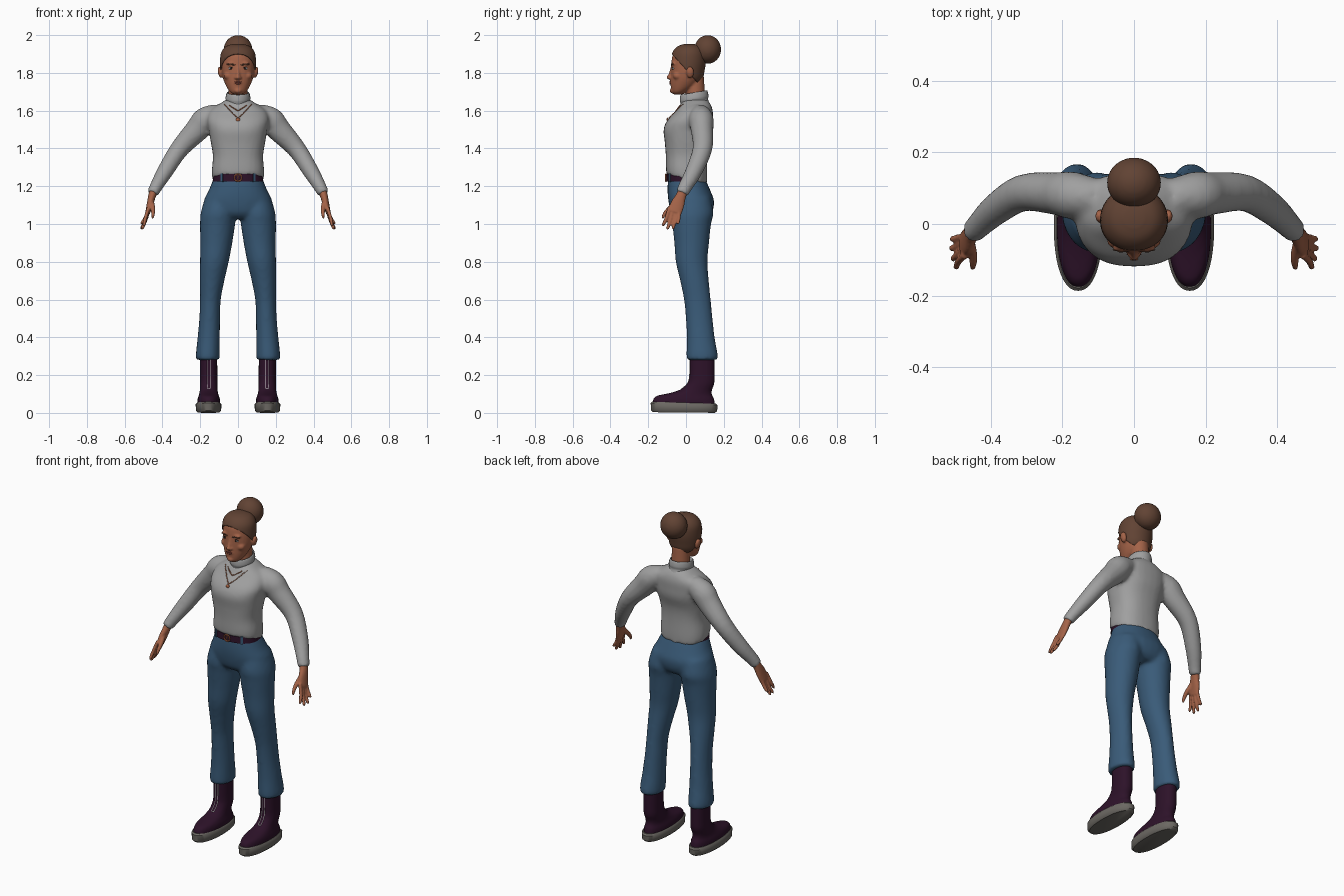
import bpy, bmesh, math
from mathutils import Vector, Matrix

cube = bpy.data.objects.get("Cube")
if cube:
    bpy.data.objects.remove(cube, do_unlink=True)


def material(name, r, g, b):
    m = bpy.data.materials.new(name)
    m.use_nodes = True
    m.diffuse_color = (r, g, b, 1)
    m.node_tree.nodes["Principled BSDF"].inputs["Base Color"].default_value = (r, g, b, 1)
    return m


KNIT = material("grey knit", .35, .35, .35)
DENIM = material("blue denim", .042, .105, .19)
SKIN = material("brown skin", .37, .125, .065)
HAIR = material("brown hair", .12, .056, .034)
LEATHER = material("plum leather", .026, .006, .022)
RUBBER = material("grey rubber", .15, .14, .125)
COPPER = material("copper", .45, .14, .06)
WHITE = material("white", .7, .68, .68)
LIP = material("lip", .25, .065, .045)
DARK = material("dark eye", .02, .012, .01)


def spline(rings, steps):
    """Catmull-Rom interpolation of ring values."""
    rows = [tuple(r) + (0,) * (6 - len(r)) for r in rings]
    out = []
    for i in range(len(rows) - 1):
        a, b, c, d = rows[max(i - 1, 0)], rows[i], rows[i + 1], rows[min(i + 2, len(rows) - 1)]
        for s in range(steps):
            t = s / steps
            out.append([.5 * (2 * q + (r - p) * t + (2 * p - 5 * q + 4 * r - w) * t * t
                              + (3 * q - p - 3 * r + w) * t ** 3)
                        for p, q, r, w in zip(a, b, c, d)])
    return out + [rows[-1]]


def loft(bm, rings, side=1, p=2.0, steps=4, n=28, along=False):
    """Skin rings of x, y, z, two radii and tilt; level, or square to the path."""
    rows = spline(rings, steps)
    mids = [Vector(r[:3]) for r in rows]
    loops = []
    for i, r in enumerate(rows):
        a, b = Vector((1, 0, r[5] * 0)), Vector((0, 1, r[5]))
        if along:
            t = (mids[min(i + 1, len(mids) - 1)] - mids[max(i - 1, 0)]).normalized()
            a = (Vector((0, 1, 0)) - t * t.y).normalized()
            b = t.cross(a)
        loop = []
        for k in range(n):
            c, s = math.cos(math.tau * k / n), math.sin(math.tau * k / n)
            c, s = (math.copysign(abs(v) ** (2 / p), v) for v in (c, s))
            v = mids[i] + a * r[3] * c + b * r[4] * s
            loop.append(bm.verts.new((v.x * side, v.y, v.z)))
        loops.append(loop)
    for lo, hi in zip(loops, loops[1:]):
        for k in range(n):
            bm.faces.new((lo[k], lo[(k + 1) % n], hi[(k + 1) % n], hi[k]))
    bm.faces.new(loops[0])
    bm.faces.new(loops[-1])


def ball(bm, loc, size, spin=0, seg=20):
    m = Matrix.Translation(loc) @ Matrix.Rotation(spin, 4, 'Y') @ Matrix.Diagonal((*size, 1))
    bmesh.ops.create_uvsphere(bm, u_segments=seg, v_segments=seg // 2, radius=1, matrix=m)


def build(name, bm, mat, voxel=0, smooth=5):
    bmesh.ops.recalc_face_normals(bm, faces=bm.faces[:])
    for f in bm.faces:
        f.smooth = True
    for e in bm.edges:
        e.smooth = e.calc_face_angle(0) < .75
    me = bpy.data.meshes.new(name)
    bm.to_mesh(me)
    bm.free()
    me.materials.append(mat)
    ob = bpy.data.objects.new(name, me)
    bpy.context.collection.objects.link(ob)
    if voxel:
        r = ob.modifiers.new("blend", 'REMESH')
        r.mode, r.voxel_size, r.use_smooth_shade = 'VOXEL', voxel, True
        s = ob.modifiers.new("soften", 'SMOOTH')
        s.factor, s.iterations = .5, smooth
    return ob


def front(ob, x, z, out=0):
    """Point on the front surface of an object."""
    bpy.context.view_layer.update()
    ev = ob.evaluated_get(bpy.context.evaluated_depsgraph_get())
    hit, loc, _, _ = ev.ray_cast((x, -1, z), (0, 1, 0))
    return Vector((x, (loc.y if hit else 0) - out, z))


SIDES = (1, -1)

# Sweater: body and sleeves blended
bm = bmesh.new()
loft(bm, [(0, .003, 1.235, .136, .107, -.25), (0, .003, 1.28, .139, .109, -.18),
          (0, .002, 1.36, .133, .109), (0, .003, 1.43, .144, .115), (0, .01, 1.5, .156, .129),
          (0, .022, 1.55, .165, .12), (0, .045, 1.6, .15, .097), (0, .05, 1.635, .1, .08),
          (0, .05, 1.66, .06, .06)], p=2.4)
for s in SIDES:
    loft(bm, [(.1, .075, 1.588, .05, .05), (.17, .08, 1.553, .066, .068), (.215, .085, 1.5, .06, .064),
              (.31, .087, 1.397, .052, .05), (.385, .042, 1.28, .045, .043),
              (.435, -.005, 1.195, .037, .034), (.452, -.022, 1.16, .034, .031)], s, along=True)
sweater = build("sweater", bm, KNIT, .011)

# Rolled collar
bm = bmesh.new()
loft(bm, [(0, .045, 1.625, .072, .08, .17), (0, .044, 1.648, .063, .073, .17),
          (0, .043, 1.665, .066, .076, .17), (0, .042, 1.688, .062, .073, .17),
          (0, .042, 1.694, .056, .067, .17), (0, .043, 1.66, .05, .06, .17)])
build("collar", bm, KNIT)

# Trousers: hips and legs blended
bm = bmesh.new()
loft(bm, [(0, .002, 1.245, .128, .097), (0, .015, 1.18, .154, .113), (0, .028, 1.12, .181, .121),
          (0, .03, 1.06, .165, .108), (0, .03, 1.03, .12, .08)], p=2.2)
for s in SIDES:
    loft(bm, [(.09, .03, 1.14, .085, .1), (.103, .032, 1.06, .094, .113), (.108, .03, 1, .093, .103),
              (.115, .03, .9, .085, .092), (.125, .03, .8, .076, .084), (.137, .045, .7, .065, .076),
              (.146, .06, .6, .055, .071), (.15, .07, .5, .055, .071), (.155, .078, .4, .059, .074),
              (.16, .085, .31, .063, .083), (.16, .085, .28, .061, .081)], s)
build("trousers", bm, DENIM, .011)

# Belt, loops and buckle
bm = bmesh.new()
loft(bm, [(0, 0, 1.225, .134, .103), (0, 0, 1.264, .132, .102)], p=2.3, steps=1, n=48)
build("belt", bm, LEATHER)
bm = bmesh.new()
for s in SIDES:
    m = Matrix.Translation((s * .085, -.086, 1.245)) @ Matrix.Rotation(s * .6, 4, 'Z')
    bmesh.ops.create_cube(bm, size=1, matrix=m @ Matrix.Diagonal((.012, .008, .046, 1)))
build("belt_loops", bm, DENIM)
bm = bmesh.new()
ring = []
for k in range(25):
    a = math.tau * k / 24
    ring.append((math.cos(a) * .019, -.106, 1.245 + math.sin(a) * .019))
for p, q in zip(ring, ring[1:]):
    loft(bm, [(*p, .004, .004), (*q, .004, .004)], steps=1, n=8, along=True)
ball(bm, (0, -.105, 1.245), (.004, .004, .016), seg=8)
build("buckle", bm, COPPER)

# Head: skull, jaw, neck, nose and ears blended
SKULL = [(0, -.042, 1.686, .024, .024), (0, -.035, 1.7, .044, .041), (0, -.015, 1.73, .063, .066),
         (0, 0, 1.77, .079, .081), (0, .005, 1.81, .086, .085), (0, .01, 1.86, .088, .087),
         (0, .012, 1.9, .082, .08), (0, .015, 1.932, .057, .056), (0, .015, 1.945, .02, .02)]
bm = bmesh.new()
loft(bm, SKULL)
loft(bm, [(0, .055, 1.6, .052, .05), (0, .045, 1.78, .05, .05)])
loft(bm, [(0, -.07, 1.835, .009, .01), (0, -.08, 1.8, .009, .011), (0, -.088, 1.778, .012, .012)])
ball(bm, (0, -.09, 1.776), (.012, .014, .011))
ball(bm, (0, -.072, 1.705), (.02, .014, .014))
ball(bm, (0, -.074, 1.749), (.024, .013, .013))
for s in SIDES:
    ball(bm, (s * .011, -.083, 1.773), (.009, .011, .008))
    ball(bm, (s * .036, -.066, 1.85), (.026, .012, .008))
    ball(bm, (s * .05, -.045, 1.785), (.026, .024, .022))
    ball(bm, (s * .094, .022, 1.803), (.013, .02, .031), s * .2)
head = build("head", bm, SKIN, .0055, 4)

# Face details
for side, s in (("left", 1), ("right", -1)):
    eye = front(head, s * .036, 1.824)
    bm = bmesh.new()
    ball(bm, eye + Vector((0, .004, 0)), (.015, .006, .006), s * .1)
    build(side + "_eye", bm, WHITE)
    bm = bmesh.new()
    ball(bm, eye + Vector((0, -.001, 0)), (.0055, .003, .0055), seg=12)
    ball(bm, eye + Vector((0, 0, .006)), (.017, .003, .0018), s * .1, 12)
    build(side + "_iris_and_lash", bm, DARK)
    bm = bmesh.new()
    for x, z in ((.024, 1.843), (.036, 1.847), (.049, 1.846)):
        ball(bm, front(head, s * x, z), (.011, .003, .003), seg=12)
    build(side + "_eyebrow", bm, HAIR)
bm = bmesh.new()
for s in SIDES:
    ball(bm, front(head, s * .008, 1.7525), (.013, .004, .004), s * .2, 12)
ball(bm, front(head, 0, 1.744), (.017, .004, .005), seg=12)
build("lips", bm, LIP)

# Hair: cap trimmed along the hairline, and bun
bm = bmesh.new()
loft(bm, [(x, y + .002, z + .008 * (z > 1.89), a + .007, b + .006) for x, y, z, a, b in SKULL], n=40)
for co, no in (((0, -.075, 1.9), (0, .1, .09)), ((0, 0, 1.75), (0, 0, 1))):
    bmesh.ops.bisect_plane(bm, geom=bm.verts[:] + bm.edges[:] + bm.faces[:],
                           plane_co=co, plane_no=no, clear_inner=True)
hair = build("hair_cap", bm, HAIR)
hair.modifiers.new("thickness", 'SOLIDIFY').thickness = .008
bm = bmesh.new()
ball(bm, (0, .115, 1.924), (.076, .071, .076), seg=32)
loft(bm, [(0, .06, 1.88, .06, .06), (0, .1, 1.905, .052, .052)], along=False)
build("hair_bun", bm, HAIR, .008, 3)

# Necklaces: two bead strands and a pendant
bm = bmesh.new()
for half, top, low, count in ((.07, 1.632, 1.562, 15), (.045, 1.628, 1.6, 9)):
    for k in range(-count, count + 1):
        t = abs(k) / count
        ball(bm, front(sweater, half * k / count, low + (top - low) * t ** 1.2, .001), (.0032,) * 3, seg=8)
ball(bm, front(sweater, 0, 1.552, .002), (.011, .005, .011), seg=16)
build("necklaces", bm, COPPER)

for side, s in (("left", 1), ("right", -1)):
    # Hand: palm, fingers and thumb blended
    bm = bmesh.new()
    loft(bm, [(.446, -.014, 1.18, .025, .022), (.456, -.028, 1.145, .028, .02),
              (.466, -.045, 1.105, .037, .017), (.478, -.06, 1.06, .037, .013)], s, along=True)
    for y, z, ty, tz, tx in ((-.087, 1.075, -.12, .99, .497), (-.068, 1.065, -.097, .972, .506),
                             (-.05, 1.06, -.068, .974, .51), (-.034, 1.068, -.042, 1.0, .508)):
        loft(bm, [(.472, y, z + .015, .01, .01), (.49, (y + ty) / 2, (z + tz) / 2, .0098, .0098),
                  (tx, ty, tz + .006, .0085, .0085), (tx, ty, tz, .004, .004)], s, n=12, along=True)
    loft(bm, [(.46, -.045, 1.125, .016, .014), (.45, -.085, 1.085, .013, .012),
              (.45, -.112, 1.055, .011, .01), (.452, -.125, 1.03, .006, .006)], s, n=12, along=True)
    build(side + "_hand", bm, SKIN, .005, 3)

    # Boot
    bm = bmesh.new()
    loft(bm, [(.155, -.012, .03, .061, .167), (.155, -.012, .07, .06, .163), (.155, -.008, .09, .054, .148),
              (.155, .022, .104, .05, .114), (.155, .052, .122, .047, .086), (.155, .078, .155, .047, .072),
              (.155, .085, .2, .046, .067), (.156, .085, .32, .046, .066)], s, p=2.2)
    boot = build(side + "_boot", bm, LEATHER, .009, 3)
    bm = bmesh.new()
    loft(bm, [(.156, -.01, .002, .058, .164, -.01), (.156, -.01, .012, .067, .175, -.01),
              (.156, -.01, .046, .068, .177, -.03), (.156, -.01, .054, .061, .169, -.03)],
         s, p=2.2, steps=1, n=40)
    build(side + "_sole", bm, RUBBER)

    # Zip: two thin rails joined at the bottom
    bm = bmesh.new()
    for dx in (-.008, .008):
        loft(bm, [(*front(boot, s * .155 + dx, .13 + .0155 * k, .0005), .002, .002) for k in range(11)],
             n=8, steps=1, along=True)
    ball(bm, front(boot, s * .155, .13), (.01, .003, .003), seg=8)
    build(side + "_zip", bm, WHITE)
